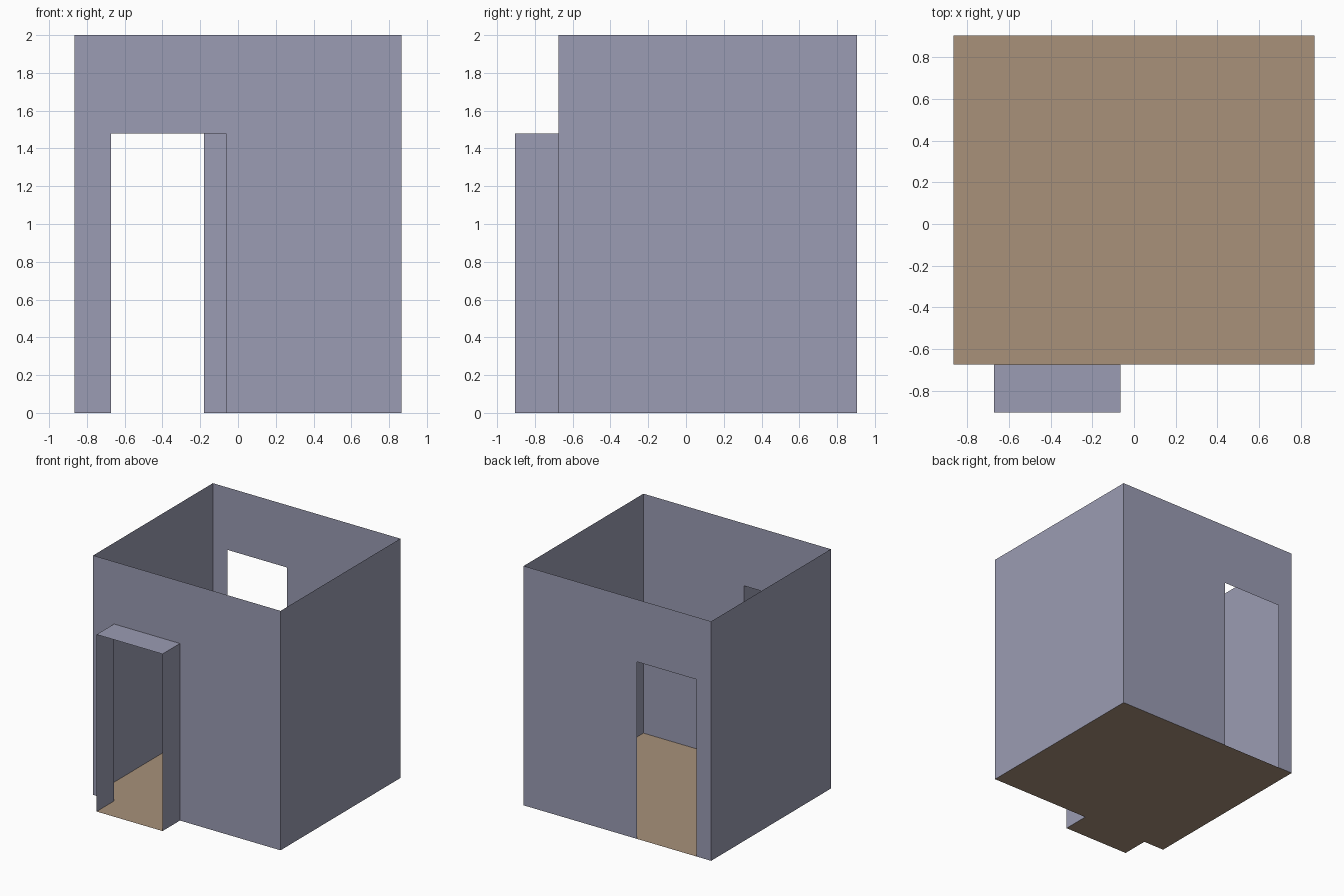
import bpy

if "Cube" in bpy.data.objects:
    bpy.data.objects.remove(bpy.data.objects["Cube"])

# Main dimensions
X0, X1 = -0.866, 0.866        # room left / right
YF, YB = -0.675, 0.905        # room front / back
YP = -0.905                   # porch front
H, DOOR_H = 2.0, 1.479        # wall and doorway heights
PX0, PX1 = -0.673, -0.064     # porch left / right
BX0, BX1 = -0.731, -0.18      # back doorway left / right


def material(name, rgb):
    m = bpy.data.materials.new(name)
    m.diffuse_color = (*rgb, 1.0)
    m.use_nodes = True
    m.node_tree.nodes["Principled BSDF"].inputs["Base Color"].default_value = m.diffuse_color
    return m


wall_mat = material("wall_lavender_grey", (0.328, 0.332, 0.451))
floor_mat = material("floor_tan", (0.392, 0.283, 0.195))


def sheet(name, outline, mat):
    """One flat thin panel from its corner points."""
    me = bpy.data.meshes.new(name)
    me.from_pydata(outline, [], [tuple(range(len(outline)))])
    me.materials.append(mat)
    ob = bpy.data.objects.new(name, me)
    bpy.context.collection.objects.link(ob)
    return ob


def side_panel(name, x, y0, y1, h, outward):
    pts = [(x, y0, 0), (x, y1, 0), (x, y1, h), (x, y0, h)]
    sheet(name, pts if outward > 0 else pts[::-1], wall_mat)


def door_wall(name, y, a, b, outward):
    """Wall across x with a floor-level doorway from a to b."""
    prof = [(X0, 0), (a, 0), (a, DOOR_H), (b, DOOR_H),
            (b, 0), (X1, 0), (X1, H), (X0, H)]
    pts = [(x, y, z) for x, z in prof]
    sheet(name, pts if outward < 0 else pts[::-1], wall_mat)


# Room walls, open at the top
door_wall("front_wall", YF, PX0, PX1, -1)
door_wall("back_wall", YB, BX0, BX1, 1)
side_panel("left_wall", X0, YF, YB, H, -1)
side_panel("right_wall", X1, YF, YB, H, 1)

# Porch: two sides and a flat roof, open in front
side_panel("porch_left_side", PX0, YP, YF, DOOR_H, -1)
side_panel("porch_right_side", PX1, YP, YF, DOOR_H, 1)
sheet("porch_roof", [(PX0, YP, DOOR_H), (PX1, YP, DOOR_H),
                     (PX1, YF, DOOR_H), (PX0, YF, DOOR_H)], wall_mat)

# Floor runs through the room and the porch
plan = [(X0, YF), (PX0, YF), (PX0, YP), (PX1, YP),
        (PX1, YF), (X1, YF), (X1, YB), (X0, YB)]
sheet("floor", [(x, y, 0) for x, y in plan], floor_mat)
